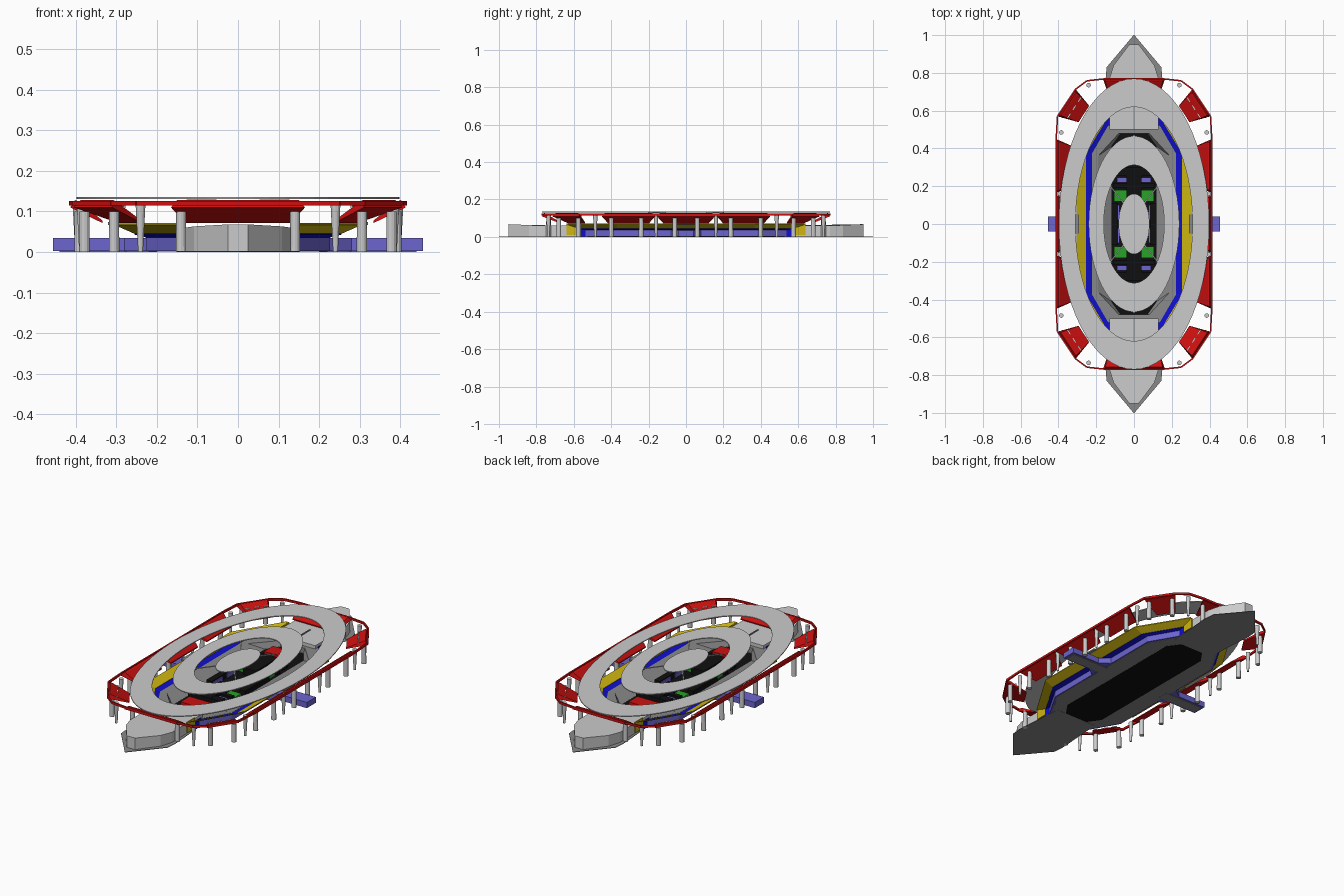
import bpy, bmesh, math
from mathutils import Vector

cube = bpy.data.objects.get("Cube")
if cube:
    bpy.data.objects.remove(cube)


def material(name, r, g, b):
    m = bpy.data.materials.new(name)
    m.use_nodes = True
    m.diffuse_color = (r, g, b, 1)
    m.node_tree.nodes["Principled BSDF"].inputs["Base Color"].default_value = (r, g, b, 1)
    return m


LIGHT = material("light grey", .6, .6, .6)
GREY = material("mid grey", .25, .25, .25)
RED = material("red", .62, .005, .005)
YELLOW = material("yellow", .62, .47, .005)
BLUE = material("blue", .005, .005, .62)
PURPLE = material("periwinkle", .15, .13, .62)
GREEN = material("green", .02, .36, .02)
BLACK = material("black", .005, .005, .005)


def loft(name, loops, mat, caps=True, wrap=False):
    """Skin closed loops of equal length; optionally cap or join the ends."""
    bm = bmesh.new()
    rows = [[bm.verts.new(p) for p in loop] for loop in loops]
    n = len(rows[0])
    pairs = list(zip(rows, rows[1:])) + ([(rows[-1], rows[0])] if wrap else [])
    for a, b in pairs:
        for i in range(n):
            j = (i + 1) % n
            bm.faces.new((a[i], a[j], b[j], b[i]))
    if caps and not wrap:
        bm.faces.new(rows[0])
        bm.faces.new(rows[-1])
    bmesh.ops.recalc_face_normals(bm, faces=bm.faces)
    me = bpy.data.meshes.new(name)
    bm.to_mesh(me)
    bm.free()
    me.materials.append(mat)
    ob = bpy.data.objects.new(name, me)
    bpy.context.collection.objects.link(ob)
    return ob


def at(pts, z, k=1):
    return [(x * k, y * k, z) for x, y in pts]


def prism(name, pts, z0, z1, mat):
    return loft(name, [at(pts, z0), at(pts, z1)], mat)


def box(name, x0, x1, y0, y1, z0, z1, mat):
    return prism(name, [(x0, y0), (x1, y0), (x1, y1), (x0, y1)], z0, z1, mat)


def bar(name, a, b, w, h, mat):
    """Flat bar between two points."""
    a, b = Vector(a), Vector(b)
    s = (b - a).cross(Vector((0, 0, 1))).normalized() * w / 2
    u = Vector((0, 0, h / 2))
    return loft(name, [[p - s - u, p + s - u, p + s + u, p - s + u] for p in (a, b)], mat)


def ellipse(a, b, n=64):
    return [(a * math.cos(2 * math.pi * i / n), b * math.sin(2 * math.pi * i / n)) for i in range(n)]


def octagon(x, y, cx, cy):
    return [(x, cy), (cx, y), (-cx, y), (-x, cy), (-x, -cy), (-cx, -y), (cx, -y), (x, -cy)]


def pillar(name, x, y, top, r0, r1):
    loft(name, [[(x + px, y + py, z) for px, py in ellipse(r, r, 12)]
                for r, z in ((r0, 0), (r1, top))], LIGHT)


QUARTERS = [(sx, sy) for sx in (1, -1) for sy in (1, -1)]

# Base plate, lower walls, bowl and floor
OUTER = octagon(.22, .525, .13, .37)
FLOOR = octagon(.12, .48, .07, .41)
prism("base_plate", OUTER, .001, .004, GREY)
prism("floor", FLOOR, 0, .007, BLACK)
loft("lower_wall", [at(OUTER, .002, 1.03), at(OUTER, .036, 1.03),
                    at(OUTER, .036), at(OUTER, .002)], PURPLE, wrap=True)
loft("bowl", [at(OUTER, .042, 1.01), at(octagon(.19, .48, .08, .36), .04),
              at(FLOOR, .008)], GREY, caps=False)

# Pointed end halls
for s, side in ((-1, "front"), (1, "back")):
    half = [(.13, .5), (.13, .77), (.108, .84), (.025, .95)]
    outline = [(x, y * s) for x, y in half] + [(-x, y * s) for x, y in reversed(half)]
    roof = [(x, y, .06 + .008 * max(0, (abs(y) - .77) / .18)) for x, y in outline]
    loft(side + "_hall", [at(outline, .003), roof], LIGHT)
    edge = [(.13, .48), (.15, .77), (.145, .83), (.002, 1)]
    prism(side + "_hall_base", [(x, y * s) for x, y in edge]
          + [(-x, y * s) for x, y in reversed(edge)], 0, .003, GREY)
    bar(side + "_roof_ridge", (0, .5 * s, .062), (0, .64 * s, .062), .006, .006, GREY)
    bar(side + "_ring_link", (0, .45 * s, .132), (0, .47 * s, .132), .01, .003, LIGHT)
    for t in (-1, 1):
        box(side + "_yellow_end_wall", .13 * t, .136 * t, .575 * s, .64 * s, .01, .068, YELLOW)
        box(side + "_blue_end_wall", .13 * t, .136 * t, .52 * s, .575 * s, .003, .046, BLUE)

# Side wings, tiered stands and walkways
for s, side in ((1, "left"), (-1, "right")):
    wing = [(.2, -.1), (.28, -.04), (.455, -.04), (.455, .04), (.28, .04), (.2, .1)]
    prism(side + "_wing", [(x * s, y) for x, y in wing], .003, .035, PURPLE)
    box(side + "_wing_base", .2 * s, .44 * s, -.03, .03, 0, .004, GREY)
    top, mid, low = [(.14, .64), (.305, .37)], [(.132, .575), (.255, .37)], [(.13, .525), (.22, .37)]
    for name, out, inn, zo, zi, mat in (("upper_stand", top, mid, .072, .05, YELLOW),
                                        ("lower_stand", mid, low, .048, .039, BLUE)):
        outs = out + [(x, -y) for x, y in reversed(out)]
        inns = inn + [(x, -y) for x, y in reversed(inn)]
        loft(side + "_" + name,
             [[(a * s, b, zo), (a * s, b, zo - .005), (c * s, d, zi - .005), (c * s, d, zi)]
              for (a, b), (c, d) in zip(outs, inns)], mat)
    box(side + "_walkway", .29 * s, .32 * s, -.05, .05, .066, .074, GREY)

# Flat oval roof rings and centre disc
for name, a, b, c, d in (("outer_roof_ring", .398, .77, .31, .62),
                         ("inner_roof_ring", .24, .466, .16, .312)):
    o, i = ellipse(a, b), ellipse(c, d)
    loft(name, [at(o, .13), at(o, .135), at(i, .135), at(i, .13)], LIGHT, wrap=True)
prism("centre_disc", ellipse(.082, .16), .13, .135, LIGHT)
for sx, sy in QUARTERS:
    bar("disc_spoke", (.055 * sx, .11 * sy, .131), (.125 * sx, .2 * sy, .131), .006, .004, LIGHT)


# Red perimeter panels: rim, top lip and inward sloping underside
def panel(name, a, b, depth):
    a, b = Vector((*a, 0)), Vector((*b, 0))
    along = (b - a).normalized()
    inward = Vector((-along.y, along.x, 0))
    if inward.dot(a + b) > 0:
        inward = -inward
    sections = []
    for p, d in ((a, along), (b, -along)):
        sections.append([p + inward * i + d * t + Vector((0, 0, z)) for i, t, z in
                         ((0, 0, .11), (.012, .015, .128), (.022, .015, .124),
                          (depth, .035, .077), (depth, .035, .071))])
    loft(name, sections, RED)
    return a, b, inward, along


for s, side in ((1, "back"), (-1, "front")):
    panel(side + "_panel", (-.165, .77 * s), (.165, .77 * s), .1)
for s, side in ((1, "left"), (-1, "right")):
    panel(side + "_middle_panel", (.413 * s, -.155), (.413 * s, .155), .08)
for sx, sy in QUARTERS:
    panel("side_panel", (.413 * sx, .165 * sy), (.413 * sx, .45 * sy), .08)
    a, b, inward, along = panel("corner_panel", (.405 * sx, .57 * sy), (.31 * sx, .715 * sy), .11)
    # Pale steps on the corner panels
    for t in (.2, .5, .8):
        p = a.lerp(b, t) + inward * .05 + Vector((0, 0, .112))
        bar("panel_step", p - along * .014, p + along * .014, .006, .006, LIGHT)
    # Thin frame joining the panels
    path = [(0, .768), (.16, .768), (.25, .758), (.31, .713), (.405, .57), (.412, .45), (.412, 0)]
    for (x0, y0), (x1, y1) in zip(path, path[1:]):
        bar("rim_rail", (x0 * sx, y0 * sy, .12), (x1 * sx, y1 * sy, .12), .008, .012, RED)
    # Pillars, straight under panels and tapered under gaps
    for x, y in ((.14, .735), (.305, .68), (.378, .575), (.39, .4), (.39, .24), (.39, .06)):
        pillar("pillar", x * sx, y * sy, .1, .013, .012)
    for x, y in ((.24, .735), (.385, .485), (.395, .16)):
        pillar("tapered_pillar", x * sx, y * sy, .115, .006, .012)

# Interior seating blocks and pitches
for s in (-1, 1):
    for y0, y1, w, z, mat in ((.12, .18, .105, .022, GREEN), (.19, .215, .11, .04, BLACK),
                              (.22, .245, .09, .03, PURPLE), (.255, .3, .1, .045, BLACK),
                              (.33, .41, .07, .04, RED)):
        box("interior_block", -w, w, y0 * s, y1 * s, .006, z, mat)
    box("interior_aisle", -.04, .04, .1 * s, .3 * s, .006, .046, BLACK)
    box("side_bench", .085 * s, .12 * s, -.11, .11, .006, .035, BLACK)
    for t in (-1, 1):
        box("bench_trim", .078 * s, .084 * s, .02 * t, .1 * t, .006, .03, PURPLE)
